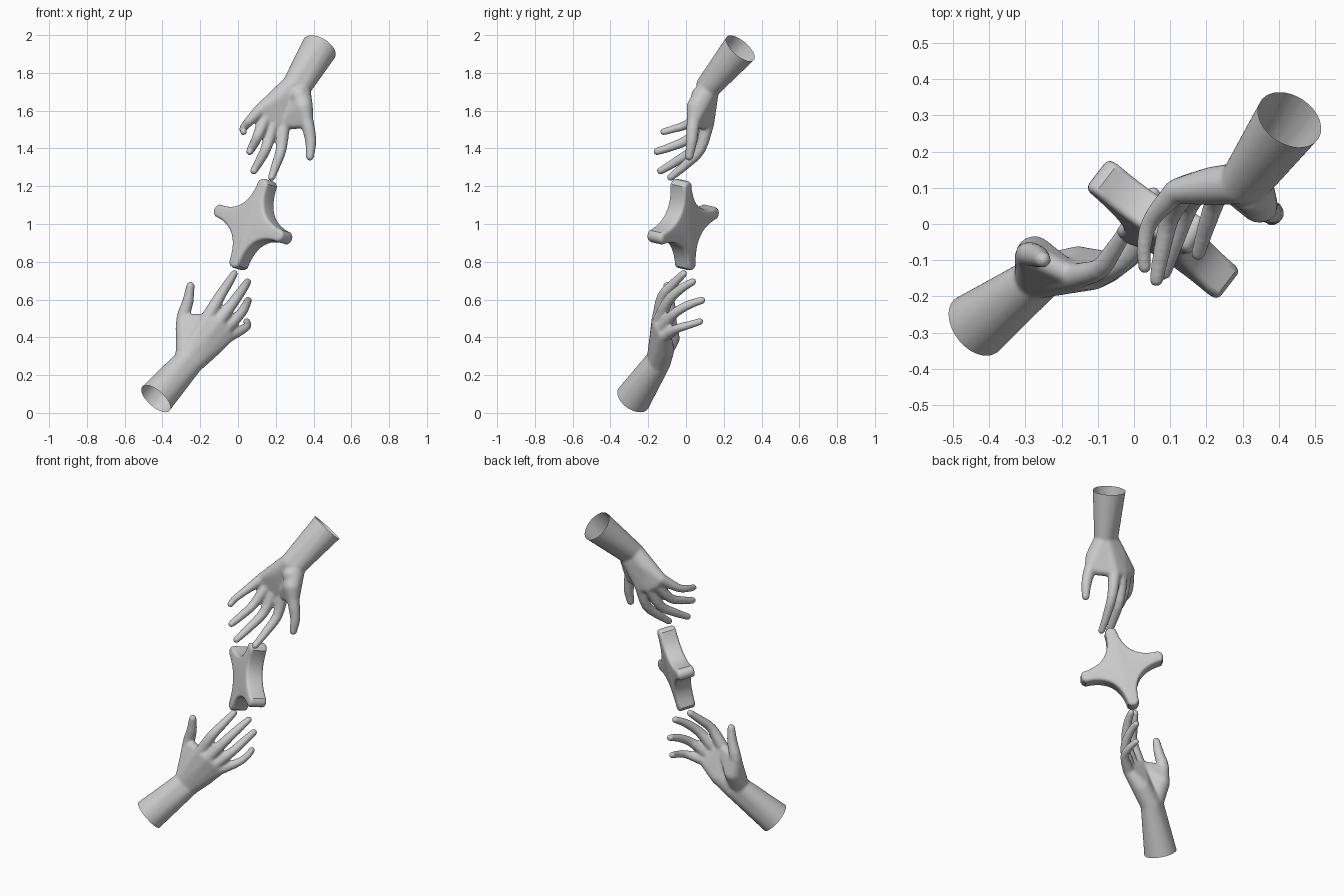
import bpy, bmesh, math
from mathutils import Vector as V, Matrix

if "Cube" in bpy.data.objects:
    bpy.data.objects.remove(bpy.data.objects["Cube"])

grey = bpy.data.materials.new("plain_grey")
grey.diffuse_color = (0.6, 0.6, 0.6, 1)
grey.use_nodes = True
grey.node_tree.nodes["Principled BSDF"].inputs["Base Color"].default_value = grey.diffuse_color

# unit sphere points used for every hull
tmp = bmesh.new()
bmesh.ops.create_icosphere(tmp, subdivisions=3, radius=1)
BALL = [v.co.copy() for v in tmp.verts]
tmp.free()


def hull(bm, balls):
    """Closed convex skin around a list of (centre, radius) balls."""
    verts = [bm.verts.new(V(c) + p * r) for c, r in balls for p in BALL]
    bmesh.ops.convex_hull(bm, input=verts)


def smooth_chain(pts, radii, n=3):
    """Catmull-Rom samples along a finger."""
    p = [pts[0] * 2 - pts[1]] + pts + [pts[-1] * 2 - pts[-2]]
    out = []
    for i in range(len(pts) - 1):
        a, b, c, d = p[i:i + 4]
        for k in range(n):
            t = k / n
            pos = 0.5 * (2 * b + (c - a) * t + (2 * a - 5 * b + 4 * c - d) * t * t
                         + (3 * b - a - 3 * c + d) * t ** 3)
            out.append((pos, radii[i] * (1 - t) + radii[i + 1] * t))
    return out + [(pts[-1], radii[-1])]


def finish(name, bm):
    me = bpy.data.meshes.new(name)
    bm.to_mesh(me)
    bm.free()
    me.materials.append(grey)
    ob = bpy.data.objects.new(name, me)
    bpy.context.collection.objects.link(ob)
    bpy.ops.object.select_all(action='DESELECT')
    bpy.context.view_layer.objects.active = ob
    ob.select_set(True)
    return ob


FINGER_R = {"index": (0.037, 0.029, 0.025, 0.020), "middle": (0.037, 0.029, 0.025, 0.020),
            "ring": (0.036, 0.027, 0.024, 0.020), "pinky": (0.034, 0.024, 0.021, 0.019),
            "thumb": (0.052, 0.036, 0.030, 0.022)}


def hand(name, arm_end, wrist, heel, ball, fingers):
    bm = bmesh.new()
    end, wrist = V(arm_end), V(wrist)
    f = {k: [V(p) for p in pts] for k, pts in fingers.items()}
    side = (f["index"][0] - f["pinky"][0]).normalized()
    out = (end - wrist).normalized()
    wrist_balls = [(wrist + side * s, 0.058) for s in (-0.02, 0.02)]
    # forearm, a little too long so it can be cut open
    hull(bm, wrist_balls + [(end + out * 0.06, 0.101)])
    # palm and the fleshy base of the thumb
    knuckles = [(f[k][0], FINGER_R[k][0]) for k in ("index", "middle", "ring", "pinky")]
    hull(bm, wrist_balls + knuckles + [(V(heel), 0.054)])
    hull(bm, [wrist_balls[1], (V(ball), 0.052), (f["thumb"][1], 0.034), (f["index"][0], 0.030)])
    # fingers
    for k, pts in f.items():
        pts[-1] = pts[-1] - (pts[-1] - pts[-2]).normalized() * 0.012
        chain = smooth_chain(pts, FINGER_R[k])
        for a, b in zip(chain, chain[1:]):
            hull(bm, [a, b])
    bmesh.ops.recalc_face_normals(bm, faces=bm.faces[:])
    ob = finish(name, bm)
    # fuse into one skin
    m = ob.modifiers.new("fuse", 'REMESH')
    m.mode, m.voxel_size = 'VOXEL', 0.007
    m = ob.modifiers.new("soften", 'SMOOTH')
    m.factor, m.iterations = 0.5, 8
    for mod in ("fuse", "soften"):
        bpy.ops.object.modifier_apply(modifier=mod)
    # open the forearm
    bm = bmesh.new()
    bm.from_mesh(ob.data)
    bmesh.ops.bisect_plane(bm, geom=bm.verts[:] + bm.edges[:] + bm.faces[:],
                           plane_co=end, plane_no=out, clear_outer=True)
    bm.to_mesh(ob.data)
    bm.free()
    if not ob.data.materials:
        ob.data.materials.append(grey)
    bpy.ops.object.shade_smooth()


hand("upper_hand", (0.43, 0.288, 1.93), (0.308, 0.115, 1.725), (0.22, 0.105, 1.665), (0.345, 0.055, 1.62), {
    "index": [(0.24, 0.112, 1.53), (0.228, 0.075, 1.395), (0.202, 0.0, 1.315), (0.175, -0.09, 1.24)],
    "middle": [(0.187, 0.11, 1.54), (0.15, 0.05, 1.405), (0.115, -0.045, 1.335), (0.08, -0.145, 1.275)],
    "ring": [(0.145, 0.10, 1.565), (0.10, 0.02, 1.455), (0.077, -0.075, 1.41), (0.06, -0.165, 1.38)],
    "pinky": [(0.115, 0.09, 1.60), (0.047, 0.01, 1.53), (0.028, -0.06, 1.505), (0.03, -0.13, 1.485)],
    "thumb": [(0.325, 0.08, 1.68), (0.365, 0.04, 1.54), (0.385, 0.03, 1.44), (0.38, 0.015, 1.345)]})

hand("lower_hand", (-0.435, -0.28, 0.075), (-0.258, -0.145, 0.275), (-0.155, -0.115, 0.335), (-0.275, -0.085, 0.395), {
    "index": [(-0.165, -0.145, 0.495), (-0.097, -0.125, 0.615), (-0.055, -0.07, 0.68), (-0.015, -0.005, 0.745)],
    "middle": [(-0.11, -0.145, 0.475), (-0.025, -0.10, 0.585), (0.025, -0.03, 0.655), (0.055, 0.045, 0.70)],
    "ring": [(-0.072, -0.128, 0.44), (0.01, -0.07, 0.52), (0.042, 0.01, 0.57), (0.055, 0.095, 0.60)],
    "pinky": [(-0.055, -0.112, 0.405), (0.03, -0.05, 0.445), (0.05, 0.015, 0.465), (0.045, 0.085, 0.487)],
    "thumb": [(-0.275, -0.12, 0.345), (-0.292, -0.085, 0.49), (-0.265, -0.09, 0.59), (-0.25, -0.10, 0.685)]})

# four-pointed star cushion with concave sides, held between the finger tips
L, W, K, T = 0.25, 0.033, 0.038, 0.105
quarter = [(L, 0.0), (L - 0.005, 0.018)]
for i in range(13):
    t = i / 12
    a, b, c = (1 - t) ** 2, 2 * t * (1 - t), t * t
    quarter.append((a * (L - 0.02) + b * K + c * W, a * W + b * K + c * (L - 0.02)))
quarter.append((0.018, L - 0.005))
bm = bmesh.new()
ring = []
for q in range(4):
    rot = Matrix.Rotation(q * math.pi / 2, 3, 'Z')
    ring += [bm.verts.new(rot @ V((x, y, -T / 2))) for x, y in quarter]
base = bm.faces.new(ring)
ext = bmesh.ops.extrude_face_region(bm, geom=[base])
bmesh.ops.translate(bm, vec=(0, 0, T), verts=[g for g in ext["geom"] if isinstance(g, bmesh.types.BMVert)])
bmesh.ops.recalc_face_normals(bm, faces=bm.faces[:])
star = finish("star", bm)
bev = star.modifiers.new("rounded_rim", 'BEVEL')
bev.width, bev.segments, bev.limit_method, bev.angle_limit = 0.018, 4, 'ANGLE', math.radians(60)
bpy.ops.object.modifier_apply(modifier="rounded_rim")
up = V((0.165, -0.025, 0.455)).normalized()
across = V((0.37, -0.315, -0.14))
across = (across - up * across.dot(up)).normalized()
M = Matrix((across, up, across.cross(up))).transposed().to_4x4()
star.data.transform(Matrix.Translation((0.08, -0.015, 0.997)) @ M)
bpy.ops.object.shade_smooth_by_angle(angle=math.radians(40))
